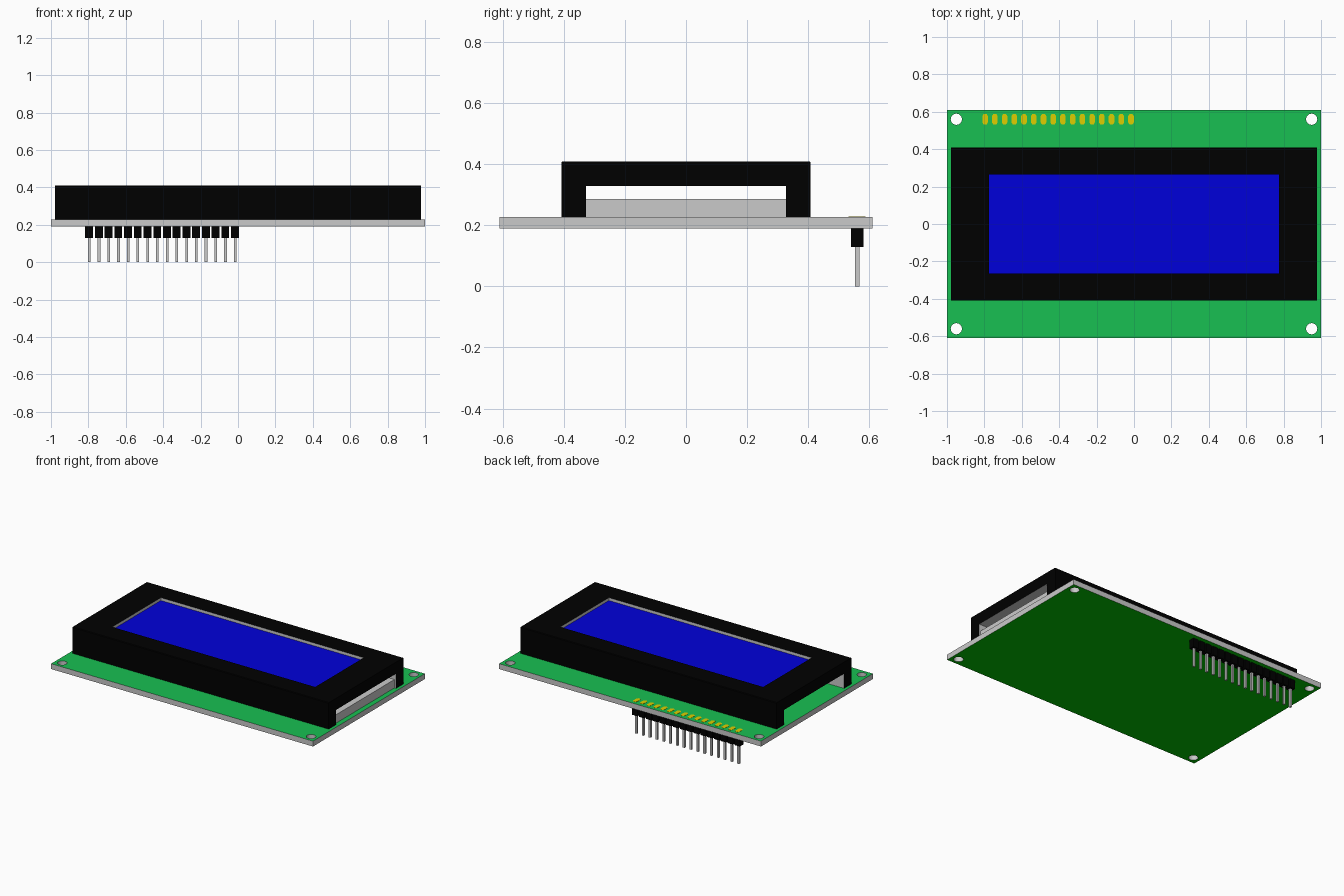
import bpy, bmesh, math
from mathutils import Matrix, Vector

cube = bpy.data.objects.get("Cube")
if cube:
    bpy.data.objects.remove(cube, do_unlink=True)


def material(name, rgb):
    m = bpy.data.materials.new(name)
    m.use_nodes = True
    m.diffuse_color = (*rgb, 1)
    m.node_tree.nodes["Principled BSDF"].inputs["Base Color"].default_value = (*rgb, 1)
    return m


GREEN = material("board_green", (0.009, 0.53, 0.085))
DARK_GREEN = material("underside_green", (0.0, 0.55, 0.0))
GREY = material("bare_grey", (0.59, 0.59, 0.59))
BLACK = material("black_plastic", (0.0, 0.0, 0.0))
BLUE = material("screen_blue", (0.0, 0.0, 0.7))
GOLD = material("pad_gold", (0.73, 0.62, 0.0))


def finish(bm, name, mats, rule=None):
    """Turn a bmesh into an object, colouring faces by an optional rule."""
    bmesh.ops.recalc_face_normals(bm, faces=bm.faces[:])
    bm.normal_update()
    if rule:
        for f in bm.faces:
            f.material_index = rule(f)
    me = bpy.data.meshes.new(name)
    bm.to_mesh(me)
    bm.free()
    for m in mats:
        me.materials.append(m)
    ob = bpy.data.objects.new(name, me)
    bpy.context.collection.objects.link(ob)
    return ob


def add_box(bm, x0, x1, y0, y1, z0, z1):
    mid = Vector((x0 + x1, y0 + y1, z0 + z1)) / 2
    size = Matrix.Diagonal((x1 - x0, y1 - y0, z1 - z0, 1))
    bmesh.ops.create_cube(bm, size=1, matrix=Matrix.Translation(mid) @ size)


def add_loop(bm, pts, z):
    vs = [bm.verts.new((x, y, z)) for x, y in pts]
    return [bm.edges.new((v, vs[(i + 1) % len(vs)])) for i, v in enumerate(vs)]


def extrude(bm, faces, vec):
    ext = bmesh.ops.extrude_face_region(bm, geom=faces, use_keep_orig=True)
    bmesh.ops.translate(bm, vec=vec,
                        verts=[g for g in ext["geom"] if isinstance(g, bmesh.types.BMVert)])


# Circuit board: outline with four round mounting holes, extruded
BOTTOM, TOP = 0.19, 0.227
bm = bmesh.new()
edges = add_loop(bm, [(-1, -0.61), (1, -0.61), (1, 0.61), (-1, 0.61)], BOTTOM)
for cx in (-0.95, 0.95):
    for cy in (-0.56, 0.56):
        ring = [(cx + 0.03 * math.cos(a * math.tau / 24),
                 cy + 0.03 * math.sin(a * math.tau / 24)) for a in range(24)]
        edges += add_loop(bm, ring, BOTTOM)
bmesh.ops.triangle_fill(bm, edges=edges, use_beauty=True, normal=(0, 0, 1))
extrude(bm, bm.faces[:], (0, 0, TOP - BOTTOM))
finish(bm, "circuit_board", [GREY, GREEN, DARK_GREEN],
       lambda f: 1 if f.normal.z > 0.5 else 2 if f.normal.z < -0.5 else 0)

# Display bezel: channel profile along x, with a shallow screen pocket in the top
HX, WX, WY, RIM, ROOF = 0.978, 0.775, 0.265, 0.409, 0.329
half = [(0.328, ROOF), (0.328, TOP), (0.408, TOP), (0.408, 0.405), (0.404, RIM)]
profile = half + [(-y, z) for y, z in reversed(half)]
bm = bmesh.new()
end = bm.faces.new([bm.verts.new((-HX, y, z)) for y, z in profile])
extrude(bm, [end], (2 * HX, 0, 0))
for axis, d in (("x", -WX), ("x", WX), ("y", -WY), ("y", WY)):
    n = Vector((axis == "x", axis == "y", 0))
    bmesh.ops.bisect_plane(bm, geom=bm.verts[:] + bm.edges[:] + bm.faces[:],
                           plane_co=n * d, plane_no=n)
bmesh.ops.recalc_face_normals(bm, faces=bm.faces[:])
window = [f for f in bm.faces
          if f.calc_center_median().z > RIM - 0.001 and f.calc_center_median().xy.length < 0.01]
pocket = bmesh.ops.extrude_discrete_faces(bm, faces=window)["faces"]
bmesh.ops.translate(bm, vec=(0, 0, -0.02), verts=list({v for f in pocket for v in f.verts}))


def bezel_colour(f):
    c, n = f.calc_center_median(), f.normal
    in_window = abs(c.x) < WX + 0.001 and abs(c.y) < WY + 0.001 and ROOF + 0.01 < c.z < RIM - 0.002
    # The open ends of the channel also lie in this range of heights, but not of x
    if in_window:
        return 2 if n.z > 0.5 else 1
    inner_wall = abs(n.y) > 0.5 and abs(c.y) < 0.34
    inner_roof = n.z < -0.5 and c.z > 0.3
    return 1 if inner_wall or inner_roof else 0


finish(bm, "display_bezel", [BLACK, GREY, BLUE], bezel_colour)

# Backlight block under the bezel
bm = bmesh.new()
add_box(bm, -0.8, 0.965, -0.328, 0.328, TOP, 0.285)
finish(bm, "backlight_block", [GREY])

# Sixteen-way pin header: plastic spacers, pins and solder pads
spacers, pins, pads = bmesh.new(), bmesh.new(), bmesh.new()
PY = 0.56
quarter = [(0.015, 0.017), (0.008, 0.028)]
octagon = (quarter + [(-a, b) for a, b in reversed(quarter)]
           + [(-a, -b) for a, b in quarter] + [(a, -b) for a, b in reversed(quarter)])
for i in range(16):
    x = -0.796 + i * 0.052
    add_box(spacers, x - 0.021, x + 0.021, PY - 0.02, PY + 0.02, 0.129, BOTTOM)
    add_box(pins, x - 0.006, x + 0.008, PY - 0.007, PY + 0.007, 0, 0.129)
    pad = pads.faces.new([pads.verts.new((x + a, PY + b, TOP - 0.001)) for a, b in octagon])
    extrude(pads, [pad], (0, 0, 0.0025))
finish(spacers, "header_spacers", [BLACK])
finish(pins, "header_pins", [GREY])
finish(pads, "solder_pads", [GOLD])
